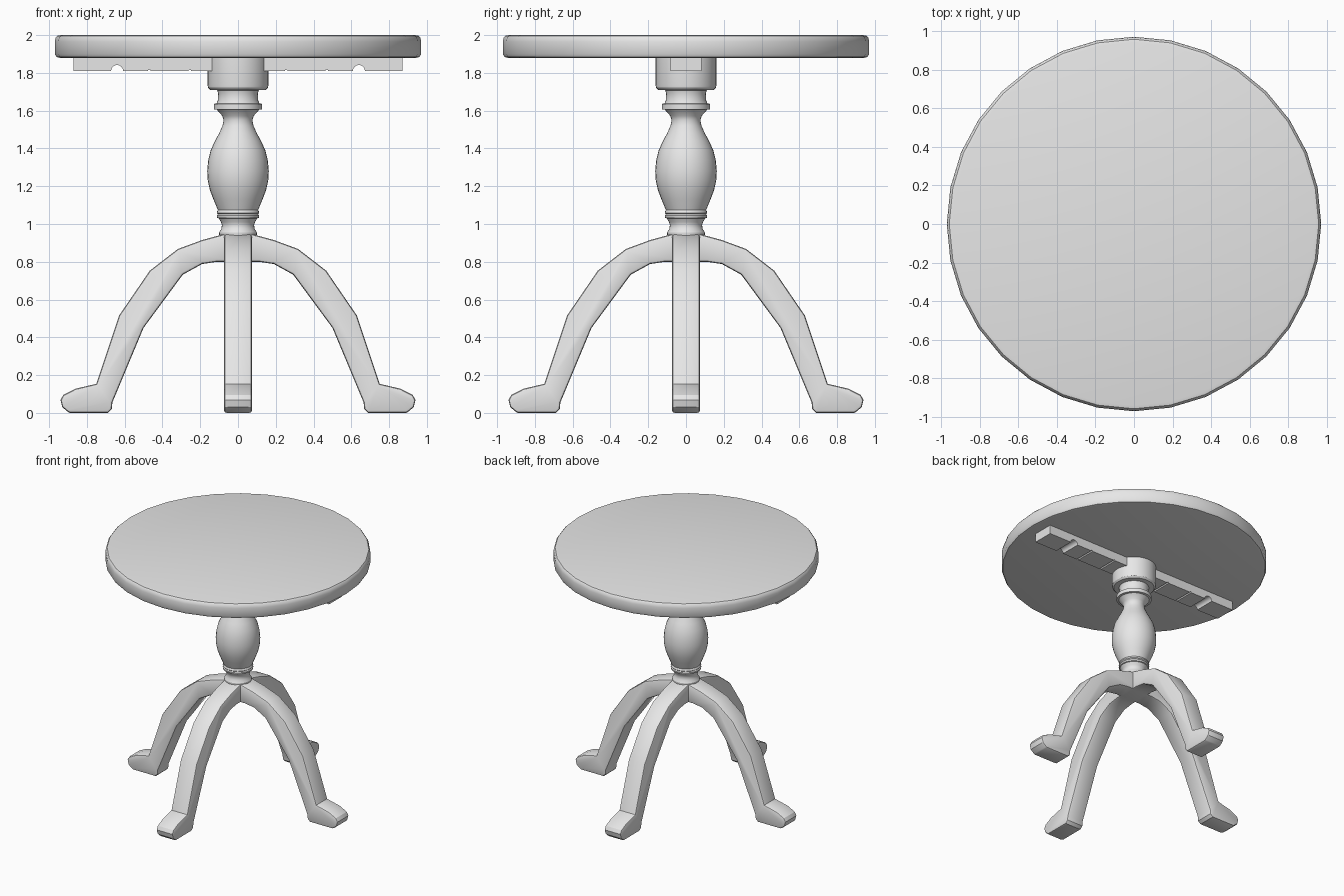
import bpy, bmesh, math
from mathutils import Matrix

if "Cube" in bpy.data.objects:
    bpy.data.objects.remove(bpy.data.objects["Cube"])

grey = bpy.data.materials.new("plain grey")
grey.diffuse_color = (0.8, 0.8, 0.8, 1)
grey.use_nodes = True
grey.node_tree.nodes["Principled BSDF"].inputs["Base Color"].default_value = grey.diffuse_color


def finish(name, bm, angle=30):
    bmesh.ops.recalc_face_normals(bm, faces=bm.faces)
    mesh = bpy.data.meshes.new(name)
    bm.to_mesh(mesh)
    bm.free()
    mesh.materials.append(grey)
    obj = bpy.data.objects.new(name, mesh)
    bpy.context.collection.objects.link(obj)
    bpy.ops.object.select_all(action='DESELECT')
    obj.select_set(True)
    bpy.context.view_layer.objects.active = obj
    bpy.ops.object.shade_smooth_by_angle(angle=math.radians(angle))
    return obj


def lathe(name, profile, sides=32):
    """Turn a (radius, height) profile around the z axis, capped at both ends."""
    bm = bmesh.new()
    rings = []
    for r, z in profile:
        rings.append([bm.verts.new((r * math.cos(2 * math.pi * i / sides),
                                    r * math.sin(2 * math.pi * i / sides), z))
                      for i in range(sides)])
    for a, b in zip(rings, rings[1:]):
        for i in range(sides):
            j = (i + 1) % sides
            bm.faces.new((a[i], a[j], b[j], b[i]))
    bm.faces.new(rings[0])
    bm.faces.new(rings[-1])
    return finish(name, bm)


def slab(outline, half):
    """Extrude an (x, z) outline through y = -half..half."""
    bm = bmesh.new()
    front = [bm.verts.new((x, -half, z)) for x, z in outline]
    back = [bm.verts.new((x, half, z)) for x, z in outline]
    n = len(outline)
    caps = [bm.faces.new(front), bm.faces.new(back)]
    for i in range(n):
        j = (i + 1) % n
        bm.faces.new((front[i], front[j], back[j], back[i]))
    bmesh.ops.recalc_face_normals(bm, faces=bm.faces)
    return bm, caps


# Round top with softened rim
lathe("table_top", [(0.945, 1.88), (0.961, 1.884), (0.970, 1.9), (0.970, 1.965),
                    (0.966, 1.985), (0.957, 1.996), (0.94, 2.0)])

# Turned column
lathe("column", [
    (0.09, 0.90), (0.10, 0.945), (0.10, 0.955), (0.088, 0.975), (0.085, 0.995),
    (0.09, 1.01), (0.102, 1.03), (0.110, 1.033), (0.112, 1.045), (0.106, 1.052),
    (0.112, 1.058), (0.110, 1.068), (0.106, 1.073), (0.13, 1.13), (0.149, 1.18),
    (0.160, 1.23), (0.163, 1.28), (0.158, 1.335), (0.145, 1.39), (0.122, 1.44),
    (0.10, 1.48), (0.082, 1.52), (0.076, 1.55), (0.083, 1.572), (0.105, 1.597),
    (0.112, 1.605), (0.128, 1.607), (0.128, 1.636), (0.114, 1.638), (0.107, 1.655),
    (0.105, 1.69), (0.11, 1.708), (0.148, 1.71), (0.159, 1.722), (0.161, 1.735),
    (0.161, 1.885)])

# Support bar under the top, with arched notches along its lower edge
bar = [(-0.87, 1.885), (-0.87, 1.81)]
for x, r in [(-0.64, 0.032), (-0.47, 0.007), (-0.255, 0.007),
             (0.255, 0.007), (0.47, 0.007), (0.64, 0.032)]:
    bar += [(x - r * math.cos(math.pi * k / 8), 1.81 + r * math.sin(math.pi * k / 8))
            for k in range(9)]
bar += [(0.87, 1.81), (0.87, 1.885)]
finish("support_bar", slab(bar, 0.083)[0])

# Four curved legs with feet, mitred together in the middle
leg = [(-0.15, 0.945), (0.08, 0.945), (0.19, 0.915), (0.318, 0.868), (0.467, 0.753),
       (0.63, 0.515), (0.75, 0.154), (0.86, 0.128), (0.925, 0.095), (0.94, 0.068),
       (0.93, 0.03), (0.90, 0.005), (0.89, 0.0), (0.69, 0.0), (0.668, 0.02),
       (0.665, 0.055), (0.50, 0.45), (0.292, 0.732), (0.19, 0.788), (0.11, 0.80),
       (-0.15, 0.80)]
bm, caps = slab(leg, 0.074)
rim = list({e for f in caps for e in f.edges})
bmesh.ops.bevel(bm, geom=rim, offset=0.014, segments=2, profile=0.5, affect='EDGES')
for side in (1, -1):
    bmesh.ops.bisect_plane(bm, geom=bm.verts[:] + bm.edges[:] + bm.faces[:],
                           plane_co=(0, 0, 0), plane_no=(1, side, 0), clear_inner=True)
one = bm.verts[:] + bm.edges[:] + bm.faces[:]
for k in (1, 2, 3):
    new = bmesh.ops.duplicate(bm, geom=one)["geom"]
    bmesh.ops.rotate(bm, verts=[v for v in new if isinstance(v, bmesh.types.BMVert)],
                     cent=(0, 0, 0), matrix=Matrix.Rotation(k * math.pi / 2, 3, 'Z'))
bmesh.ops.remove_doubles(bm, verts=bm.verts, dist=0.0005)
finish("legs", bm)
